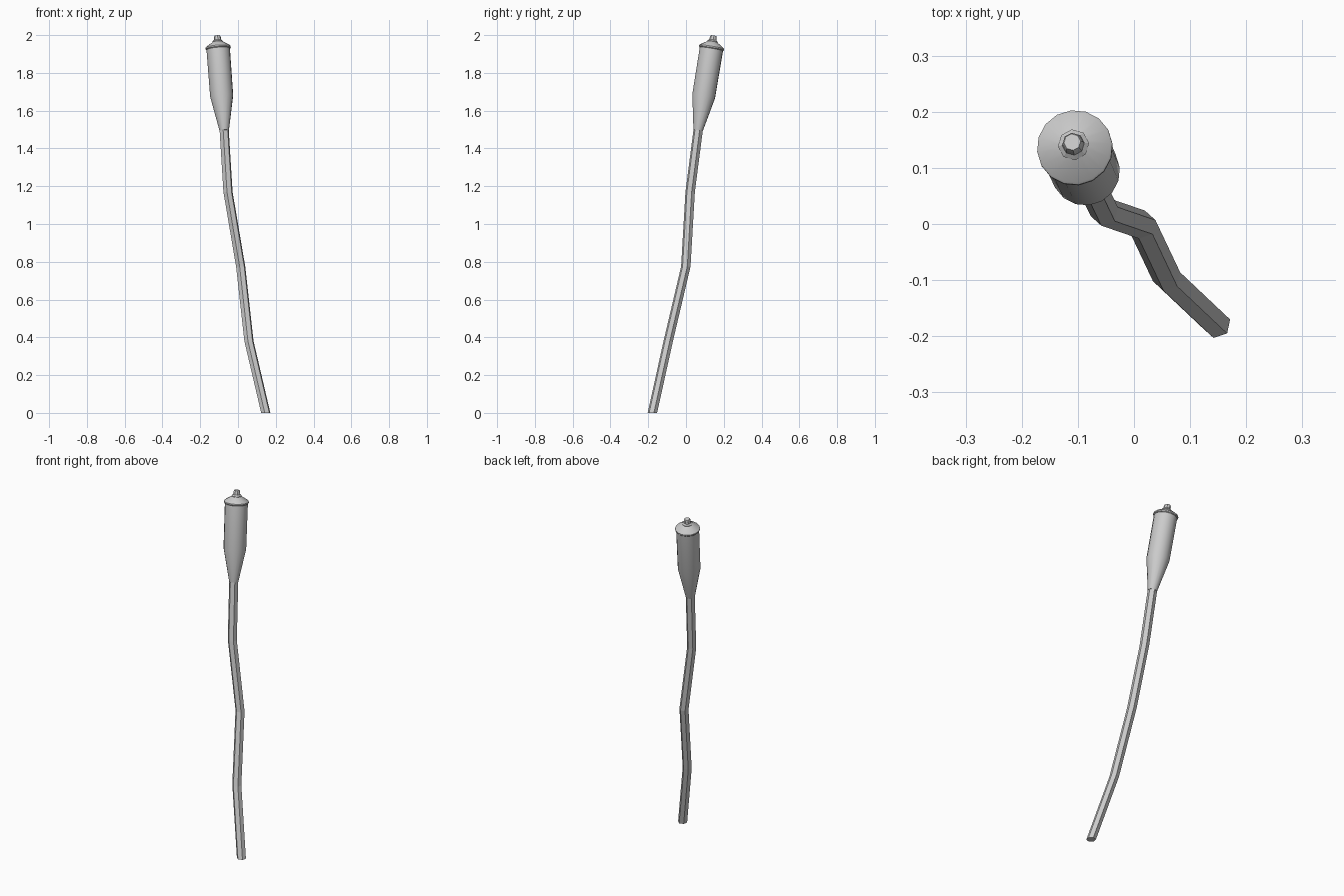
import bpy, bmesh, math
from mathutils import Vector

if "Cube" in bpy.data.objects:
    bpy.data.objects.remove(bpy.data.objects["Cube"])


def loft(name, rings):
    """Skin a list of equal-length vertex rings and cap both ends."""
    bm = bmesh.new()
    vs = [[bm.verts.new(p) for p in ring] for ring in rings]
    n = len(vs[0])
    for a, b in zip(vs, vs[1:]):
        for i in range(n):
            j = (i + 1) % n
            bm.faces.new((a[i], a[j], b[j], b[i]))
    bm.faces.new(vs[0][::-1])
    bm.faces.new(vs[-1])
    me = bpy.data.meshes.new(name)
    bm.to_mesh(me)
    bm.free()
    ob = bpy.data.objects.new(name, me)
    bpy.context.collection.objects.link(ob)
    return ob


def ring(center, radius, n, phase=0.0, u=Vector((1, 0, 0)), v=Vector((0, 1, 0))):
    return [Vector(center) + radius * (math.cos(a) * u + math.sin(a) * v)
            for a in (phase + 2 * math.pi * i / n for i in range(n))]


# Tilted axis of the head
base, tip = Vector((-0.073, 0.064, 1.495)), Vector((-0.110, 0.146, 1.997))
axis = (tip - base).normalized()
U = Vector((1, 0, 0))
U = (U - axis * U.dot(axis)).normalized()
V = axis.cross(U)


def turned(name, profile, n, smooth=True):
    ob = loft(name, [ring(base + axis * t, r, n, 0.1, U, V) for t, r in profile])
    if smooth:
        bpy.ops.object.select_all(action='DESELECT')
        ob.select_set(True)
        bpy.context.view_layer.objects.active = ob
        bpy.ops.object.shade_smooth_by_angle(angle=math.radians(30))
    return ob


# Crooked six-sided shaft
path = [(0.147, -0.178, 0), (0.058, -0.094, 0.38), (0.014, -0.001, 0.775),
        (-0.053, 0.022, 1.17), (-0.074, 0.066, 1.51)]
loft("shaft", [ring(p, 0.0255, 6, math.radians(18)) for p in path])

# Tapered head body
turned("head_body", [(0, 0.025), (0.185, 0.0615), (0.442, 0.0625)], 16)

# Lid: overhanging rim and shallow cone
turned("lid", [(0.438, 0.064), (0.442, 0.0675), (0.449, 0.0675),
               (0.453, 0.064), (0.480, 0.022)], 16)

# Small faceted cap nut
turned("cap_nut", [(0.470, 0.026), (0.480, 0.028), (0.487, 0.020),
                   (0.503, 0.018), (0.510, 0.015)], 8, smooth=False)
